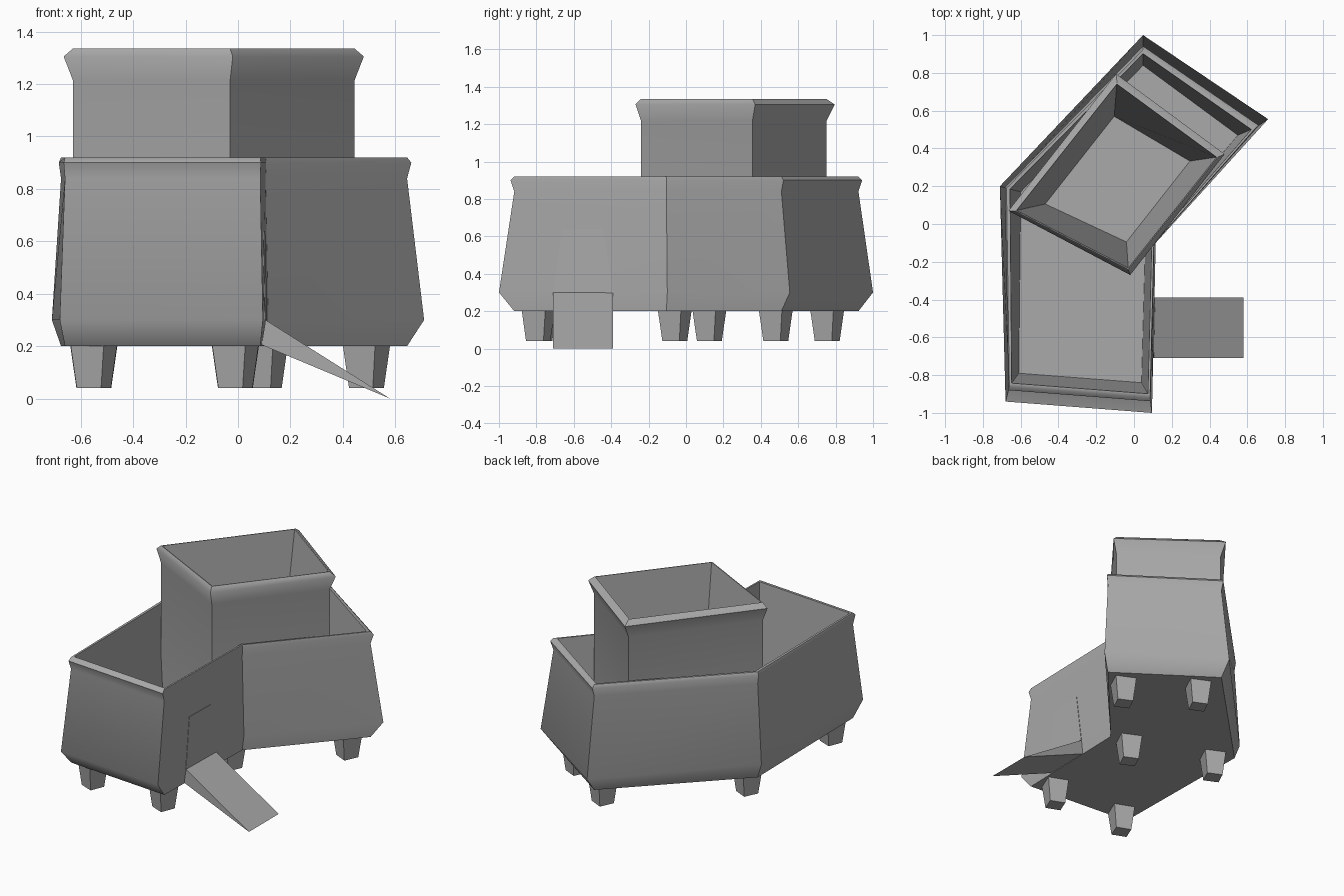
import bpy, bmesh, math
from mathutils import Matrix, Vector

cube = bpy.data.objects.get("Cube")
if cube:
    bpy.data.objects.remove(cube, do_unlink=True)

grey = bpy.data.materials.new("plain_grey")
grey.use_nodes = True
grey.diffuse_color = (0.4, 0.4, 0.4, 1)
grey.node_tree.nodes["Principled BSDF"].inputs["Base Color"].default_value = grey.diffuse_color


def blend(a, b, t):
    """Outline part of the way from a to b."""
    return [Vector(p).lerp(Vector(q), t) for p, q in zip(a, b)]


def finish(name, bm):
    bmesh.ops.recalc_face_normals(bm, faces=bm.faces)
    mesh = bpy.data.meshes.new(name)
    bm.to_mesh(mesh)
    bm.free()
    mesh.materials.append(grey)
    obj = bpy.data.objects.new(name, mesh)
    bpy.context.collection.objects.link(obj)
    return obj


def loft(name, rings, smooth=False):
    """Skin a stack of (height, outline) rings and cap both ends."""
    bm = bmesh.new()
    loops = [[bm.verts.new((p[0], p[1], z)) for p in outline] for z, outline in rings]
    count = len(loops[0])
    for low, high in zip(loops, loops[1:]):
        for i in range(count):
            j = (i + 1) % count
            bm.faces.new((low[i], low[j], high[j], high[i])).smooth = smooth
    bm.faces.new(loops[0][::-1])
    bm.faces.new(loops[-1])
    bmesh.ops.recalc_face_normals(bm, faces=bm.faces)
    # Corner edges stay sharp, the lip and base bevels blend
    corners = {frozenset((a[i], b[i])) for a, b in zip(loops, loops[1:]) for i in range(count)}
    for e in bm.edges:
        e.smooth = frozenset(e.verts) not in corners and e.calc_face_angle(0) < math.radians(52)
    return finish(name, bm)


# Bent hollow basin: widest low on the wall, with a flared lip
wide = [(-0.68, -0.94), (0.095, -1), (0.115, -0.1), (0.71, 0.555), (0.048, 1), (-0.71, 0.2)]
neck = [(-0.66, -0.86), (0.085, -0.918), (0.105, -0.105), (0.645, 0.51), (0.048, 0.922), (-0.675, 0.19)]
floor = [(-0.61, -0.79), (0.04, -0.84), (0.06, -0.1), (0.55, 0.47), (0.048, 0.84), (-0.6, 0.17)]
loft("basin", [(0.2, neck), (0.3, wide), (0.84, neck), (0.9, blend(neck, wide, 0.25)),
               (0.92, neck), (0.92, blend(neck, floor, 0.25)), (0.21, floor)], True)

# Square tower standing in the rear half, hollow with a tapered inside
wall = [(-0.03, -0.24), (0.445, 0.355), (-0.09, 0.75), (-0.63, 0.07)]
lip = [(-0.02, -0.27), (0.48, 0.37), (-0.095, 0.795), (-0.665, 0.07)]
well = [(-0.04, -0.095), (0.296, 0.333), (-0.105, 0.57), (-0.47, 0.106)]
loft("tower", [(0.205, wall), (1.215, wall), (1.305, lip), (1.335, wall),
               (1.335, blend(wall, well, 0.05)), (0.215, well)], True)


# Tapered feet under each corner
def foot(name, x, y, turn):
    def square(half):
        rot = Matrix.Rotation(math.radians(turn), 2)
        return [rot @ Vector((half * a, half * b)) + Vector((x, y))
                for a, b in ((-1, -1), (1, -1), (1, 1), (-1, 1))]
    loft(name, [(0.04, square(0.05)), (0.205, square(0.068))])


foot("foot_front_right", -0.55, -0.78, -22)
foot("foot_front_left", -0.01, -0.79, -22)
foot("foot_bend_inner", -0.01, -0.06, -25)
foot("foot_bend_outer", -0.55, 0.125, -25)
foot("foot_rear_left", 0.49, 0.48, -25)
foot("foot_rear_right", 0.1, 0.755, -25)


# Points on the left wall of the front half
def on_wall(y, z, out):
    t = (z - 0.3) / 0.54
    row = blend(wide, neck, t)
    a, b = row[1], row[2]
    return Vector((a.x + (b.x - a.x) * (y - a.y) / (b.y - a.y) + out, y, z))


# Doorway plate on that wall
bm = bmesh.new()
shape = [(-0.71, 0.3), (-0.39, 0.3), (-0.445, 0.64), (-0.665, 0.64)]
front, back = ([bm.verts.new(on_wall(y, z, out)) for y, z in shape] for out in (0.003, -0.003))
bm.faces.new(front)
bm.faces.new(back[::-1])
for i in range(4):
    j = (i + 1) % 4
    bm.faces.new((front[i], back[i], back[j], front[j]))
finish("doorway", bm)

# Wedge ramp running from the doorway to the ground
bm = bmesh.new()
profile = [(0.105, 0.3), (0.09, 0.205), (0.58, 0.0)]
near, far = ([bm.verts.new((x, y, z)) for x, z in profile] for y in (-0.71, -0.39))
bm.faces.new(near)
bm.faces.new(far[::-1])
for i in range(3):
    j = (i + 1) % 3
    bm.faces.new((near[i], far[i], far[j], near[j]))
finish("ramp", bm)
